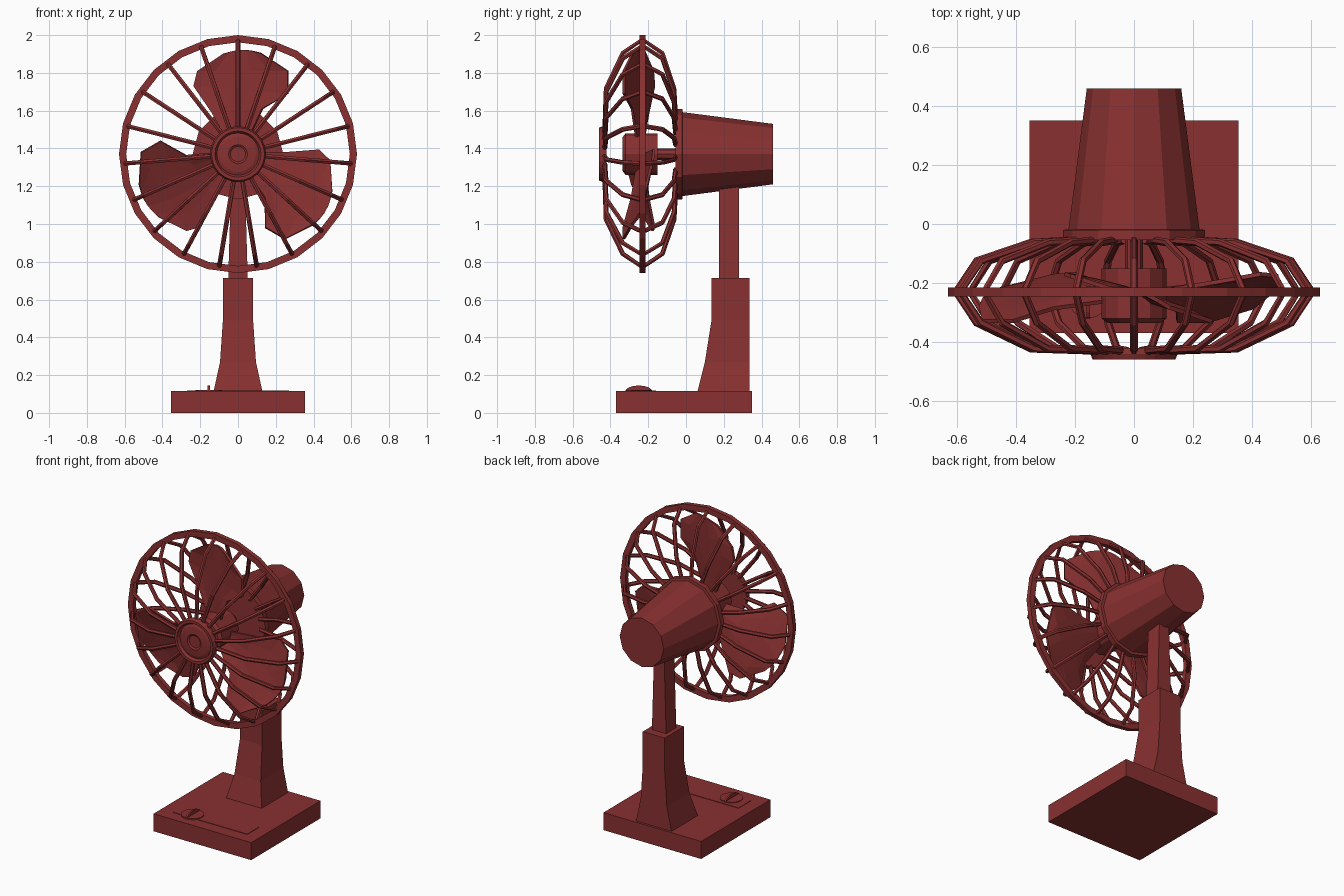
import bpy, bmesh
from math import sin, cos, pi, radians

if "Cube" in bpy.data.objects:
    bpy.data.objects.remove(bpy.data.objects["Cube"])

red = bpy.data.materials.new("red_paint")
red.diffuse_color = (0.25, 0.03, 0.03, 1)
red.use_nodes = True
red.node_tree.nodes["Principled BSDF"].inputs["Base Color"].default_value = red.diffuse_color
AXIS_Z = 1.37


def add(name, data):
    data.materials.append(red)
    ob = bpy.data.objects.new(name, data)
    bpy.context.collection.objects.link(ob)
    return ob


def finish(name, bm, recalc=True):
    if recalc:
        bmesh.ops.recalc_face_normals(bm, faces=bm.faces)
    me = bpy.data.meshes.new(name)
    bm.to_mesh(me)
    bm.free()
    return add(name, me)


def skin(name, loops, closed=False):
    """Bridge equal-length vertex loops; cap the ends unless closed."""
    bm = bmesh.new()
    rows = [[bm.verts.new(p) for p in loop] for loop in loops]
    n = len(rows[0])
    pairs = list(zip(rows, rows[1:])) + ([(rows[-1], rows[0])] if closed else [])
    for a, b in pairs:
        for i in range(n):
            j = (i + 1) % n
            bm.faces.new((a[i], a[j], b[j], b[i]))
    if not closed:
        bm.faces.new(rows[0])
        bm.faces.new(rows[-1])
    return finish(name, bm)


def loft(name, sections):
    """Rectangular sections: half width, front y, back y, z."""
    return skin(name, [[(-w, f, z), (w, f, z), (w, b, z), (-w, b, z)]
                       for w, f, b, z in sections])


def lathe(name, profile, sides, closed=False):
    """Spin (radius, y) points around the fan axis."""
    return skin(name, [[(r * sin(2 * pi * i / sides), y, AXIS_Z + r * cos(2 * pi * i / sides))
                        for i in range(sides)] for r, y in profile], closed)


# Base, control panel and stand
loft("base", [(.355, -.37, .35, 0), (.355, -.37, .35, .115)])
loft("control_panel", [(.27, -.29, -.16, .11), (.27, -.29, -.16, .118)])
loft("stand_lower", [(.13, .06, .335, .11), (.095, .10, .335, .27),
                     (.08, .135, .335, .49), (.08, .135, .335, .715)])
loft("stand_upper", [(.052, .175, .28, .70), (.035, .175, .28, 1.28)])

# Knob: flat dial with a rounded grip
KX, KY = -.155, -.25
skin("knob_dial", [[(KX + .07 * cos(2 * pi * i / 16), KY + .07 * sin(2 * pi * i / 16), z)
                    for i in range(16)] for z in (.112, .122)])
skin("knob_grip", [[(KX + dx, KY + .07 * cos(pi * i / 8), .115 + .03 * sin(pi * i / 8))
                    for i in range(9)] for dx in (-.006, .006)])

# Motor housing, shaft and blade hub
lathe("motor_housing", [(.24, -.055), (.24, -.02), (.222, -.018), (.16, .46)], 12)
lathe("shaft", [(.03, -.17), (.03, -.04)], 8)
lathe("blade_hub", [(.09, -.335), (.11, -.32), (.11, -.15)], 12)

# Three pitched blades: left and right edges (x, z) per row
rows = [(-.06, .08, .06, .09), (-.14, .22, .13, .24), (-.235, .36, .265, .32),
        (-.215, .44, .265, .44), (-.08, .53, .12, .535)]
COLS = 5
bm = bmesh.new()
for k in range(3):
    a = radians(120 * k)
    grid = []
    for xl, zl, xr, zr in rows:
        line = []
        for c in range(COLS + 1):
            t = c / COLS
            x = xl + (xr - xl) * t
            z = zl + (zr - zl) * t + .02 * sin(pi * t) * (zl > .5)
            y = -.245 - .32 * x + .02 * sin(pi * t)
            line.append(bm.verts.new((x * cos(a) + z * sin(a), y,
                                      AXIS_Z - x * sin(a) + z * cos(a))))
        grid.append(line)
    for p, q in zip(grid, grid[1:]):
        for c in range(COLS):
            bm.faces.new((p[c], p[c + 1], q[c + 1], q[c]))
blades = finish("blades", bm)
mod = blades.modifiers.new("thickness", 'SOLIDIFY')
mod.thickness = .014
mod.offset = 0

# Guard: outer ring, front cap and wire ribs
lathe("guard_ring", [(.63, -.245), (.63, -.215), (.592, -.215), (.592, -.245)], 24, True)
lathe("guard_cap", [(.145, -.42), (.148, -.44), (.14, -.46), (.122, -.46), (.112, -.443),
                    (.095, -.45), (.05, -.455), (.04, -.448)], 24)

rib = [(.13, -.43), (.35, -.423), (.535, -.335), (.607, -.23),
       (.535, -.125), (.35, -.063), (.2, -.055)]
cu = bpy.data.curves.new("guard_ribs", 'CURVE')
cu.dimensions = '3D'
cu.bevel_depth = .013
cu.bevel_resolution = 1
cu.use_fill_caps = True
for k in range(19):
    a = 2 * pi * k / 19
    sp = cu.splines.new('POLY')
    sp.use_smooth = False
    sp.points.add(len(rib) - 1)
    for pt, (r, y) in zip(sp.points, rib):
        pt.co = (r * sin(a), y, AXIS_Z + r * cos(a), 1)
add("guard_ribs", cu)
